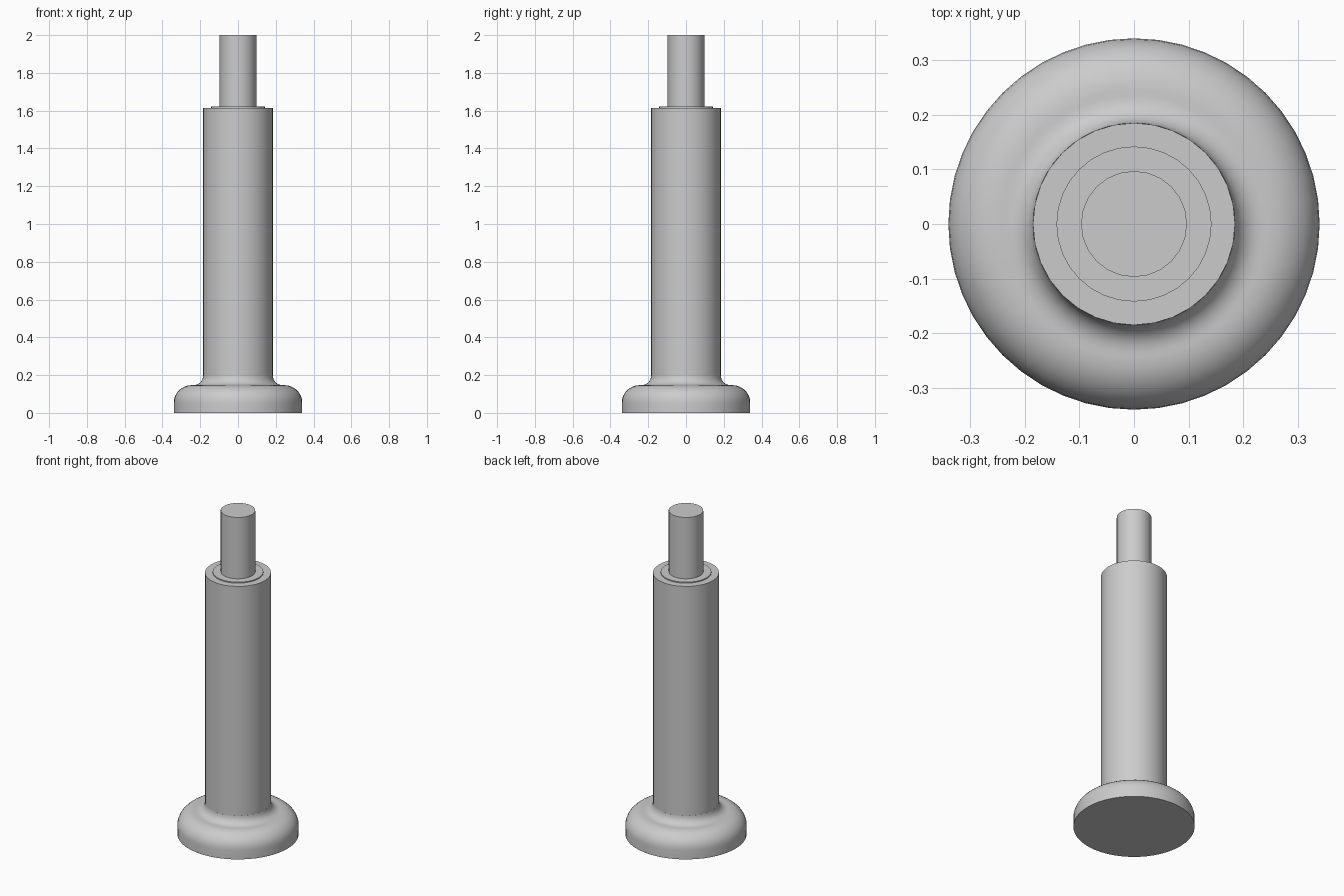
import bpy, bmesh, math
from mathutils import Vector

cube = bpy.data.objects.get("Cube")
if cube:
    bpy.data.objects.remove(cube, do_unlink=True)

# Single grey material
grey = bpy.data.materials.new("light_grey")
grey.use_nodes = True
colour = (0.6, 0.6, 0.6, 1)
grey.diffuse_color = colour
grey.node_tree.nodes["Principled BSDF"].inputs["Base Color"].default_value = colour


def lathe(name, profile, sides):
    """Spin a radius/height profile, starting and ending on the axis, around z."""
    bm = bmesh.new()
    verts = [bm.verts.new((r, 0, z)) for r, z in profile]
    edges = [bm.edges.new(pair) for pair in zip(verts, verts[1:])]
    bmesh.ops.spin(bm, geom=verts + edges, axis=(0, 0, 1), cent=(0, 0, 0),
                   angle=math.tau, steps=sides, use_duplicate=False)
    bmesh.ops.remove_doubles(bm, verts=bm.verts, dist=0.0005)
    bmesh.ops.recalc_face_normals(bm, faces=bm.faces)
    mesh = bpy.data.meshes.new(name)
    bm.to_mesh(mesh)
    bm.free()
    mesh.materials.append(grey)
    obj = bpy.data.objects.new(name, mesh)
    bpy.context.collection.objects.link(obj)
    bpy.ops.object.select_all(action='DESELECT')
    obj.select_set(True)
    bpy.context.view_layer.objects.active = obj
    bpy.ops.object.shade_smooth_by_angle(angle=math.radians(35))
    return obj


def arc(cx, cz, rx, rz, start, end, steps=8):
    """Elliptical arc of profile points, angles in degrees."""
    angles = [math.radians(start + (end - start) * i / steps) for i in range(steps + 1)]
    return [(cx + rx * math.cos(a), cz + rz * math.sin(a)) for a in angles]


# Flat-bottomed foot with a rounded shoulder and a fillet up to the sleeve
foot = [(0, 0), (0.34, 0)]
foot += arc(0.245, 0.055, 0.095, 0.092, 0, 90)
foot += arc(0.235, 0.197, 0.05, 0.05, 270, 180, 6)
foot += [(0, 0.197)]
lathe("foot", foot, 48)

# Outer sleeve, raised collar and central rod
lathe("sleeve", [(0, 0.1), (0.185, 0.1), (0.185, 1.615), (0, 1.615)], 32)
lathe("collar", [(0, 1.6), (0.142, 1.6), (0.142, 1.621), (0, 1.621)], 32)
lathe("rod", [(0, 1.58), (0.097, 1.58), (0.097, 2), (0, 2)], 24)
